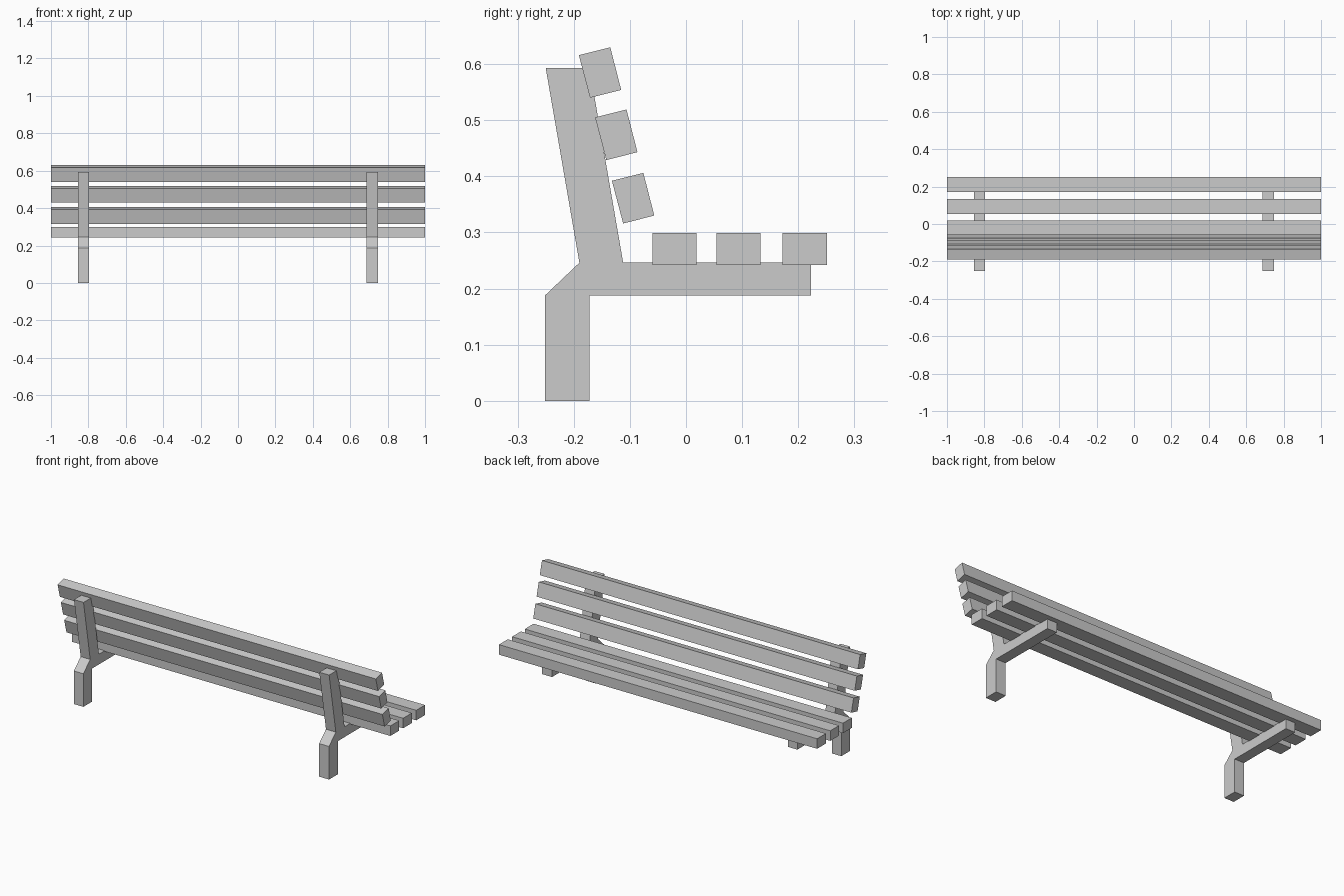
import bpy, bmesh
from mathutils import Vector

if "Cube" in bpy.data.objects:
    bpy.data.objects.remove(bpy.data.objects["Cube"])


def extrude_x(name, profile, x0, x1):
    """Extrude a closed (y, z) profile along x into a solid."""
    bm = bmesh.new()
    face = bm.faces.new([bm.verts.new((x0, y, z)) for y, z in profile])
    ext = bmesh.ops.extrude_face_region(bm, geom=[face])
    moved = [v for v in ext["geom"] if isinstance(v, bmesh.types.BMVert)]
    bmesh.ops.translate(bm, verts=moved, vec=Vector((x1 - x0, 0, 0)))
    bmesh.ops.recalc_face_normals(bm, faces=bm.faces[:])
    mesh = bpy.data.meshes.new(name)
    bm.to_mesh(mesh)
    bm.free()
    obj = bpy.data.objects.new(name, mesh)
    bpy.context.collection.objects.link(obj)
    return obj


# Side frames: leg, seat arm and leaning back post in one outline
frame = [(-0.251, 0), (-0.172, 0), (-0.172, 0.188), (0.223, 0.188),
         (0.223, 0.246), (-0.112, 0.246), (-0.172, 0.593), (-0.250, 0.593),
         (-0.190, 0.246), (-0.251, 0.188)]
for side, x0, x1 in (("left", -0.856, -0.796), ("right", 0.686, 0.748)):
    extrude_x(f"{side}_frame", frame, x0, x1)

# Seat slats
for i, y in enumerate((-0.060, 0.054, 0.172)):
    extrude_x(f"seat_slat_{i + 1}",
              [(y, 0.242), (y + 0.079, 0.242), (y + 0.079, 0.299), (y, 0.299)], -1, 1)

# Tilted back slats, each placed by its upper rear corner
slat = [(0, 0), (0.056, 0.014), (0.0755, -0.062), (0.020, -0.076)]
for i, (y, z) in enumerate(((-0.132, 0.392), (-0.162, 0.505), (-0.191, 0.616))):
    extrude_x(f"back_slat_{i + 1}", [(y + a, z + b) for a, b in slat], -1, 1)
